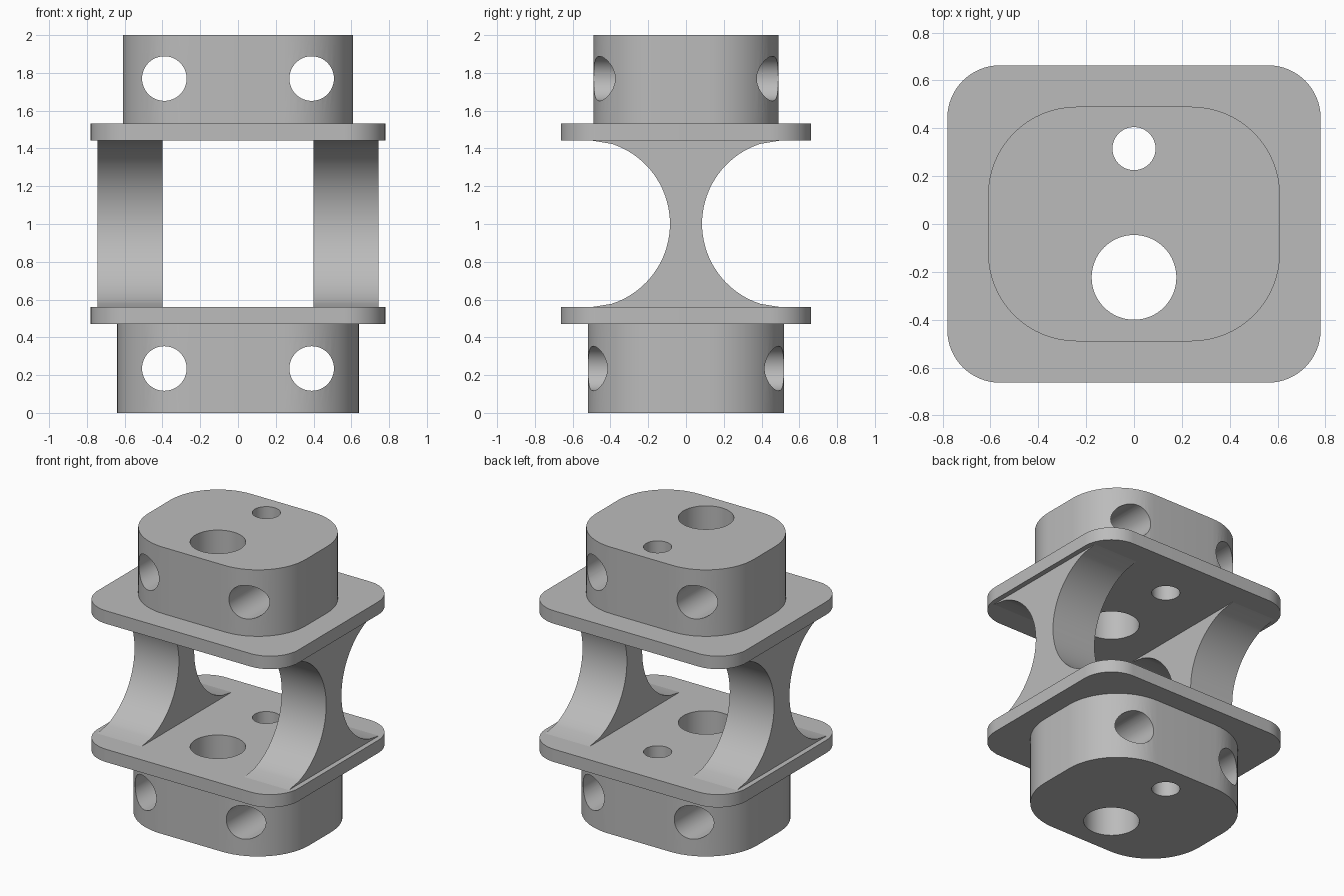
import bpy
import bmesh
from math import sin, cos, pi, radians
from mathutils import Matrix

cube = bpy.data.objects.get("Cube")
if cube:
    bpy.data.objects.remove(cube, do_unlink=True)

grey = bpy.data.materials.new("plain grey")
grey.use_nodes = True
grey.diffuse_color = (0.5, 0.5, 0.5, 1)
grey.node_tree.nodes["Principled BSDF"].inputs["Base Color"].default_value = (0.5, 0.5, 0.5, 1)


def extrude(name, outline, vector):
    """Solid made by pushing a closed 3D outline along a vector."""
    bm = bmesh.new()
    face = bm.faces.new([bm.verts.new(p) for p in outline])
    result = bmesh.ops.extrude_face_region(bm, geom=[face])
    moved = [e for e in result["geom"] if isinstance(e, bmesh.types.BMVert)]
    bmesh.ops.translate(bm, verts=moved, vec=vector)
    bmesh.ops.recalc_face_normals(bm, faces=bm.faces)
    mesh = bpy.data.meshes.new(name)
    bm.to_mesh(mesh)
    bm.free()
    mesh.materials.append(grey)
    obj = bpy.data.objects.new(name, mesh)
    bpy.context.collection.objects.link(obj)
    return obj


def rounded_block(name, hx, hy, radius, z0, z1, steps=16):
    outline = []
    for k, (sx, sy) in enumerate([(1, 1), (-1, 1), (-1, -1), (1, -1)]):
        for i in range(steps + 1):
            a = (k + i / steps) * pi / 2
            outline.append((sx * (hx - radius) + radius * cos(a),
                            sy * (hy - radius) + radius * sin(a), z0))
    return extrude(name, outline, (0, 0, z1 - z0))


def cylinder(radius, location, along_y=False):
    bpy.ops.mesh.primitive_cylinder_add(vertices=64, radius=radius, depth=5)
    obj = bpy.context.object
    turn = Matrix.Rotation(pi / 2, 4, "X") if along_y else Matrix()
    obj.data.transform(Matrix.Translation(location) @ turn)
    obj.data.materials.append(grey)
    obj.hide_render = True
    return obj


def drill(obj, cutters):
    for cutter in cutters:
        mod = obj.modifiers.new("hole", "BOOLEAN")
        mod.operation = "DIFFERENCE"
        mod.solver = "EXACT"
        mod.object = cutter
        bpy.context.view_layer.objects.active = obj
        bpy.ops.object.modifier_apply(modifier=mod.name)


def smooth(obj):
    bpy.ops.object.select_all(action="DESELECT")
    obj.select_set(True)
    bpy.context.view_layer.objects.active = obj
    bpy.ops.object.shade_smooth_by_angle(angle=radians(25))


# Vertical bores pass through both end blocks and both plates
bores = [cylinder(0.177, (0, -0.223, 1)), cylinder(0.09, (0, 0.315, 1))]
low_holes = [cylinder(0.118, (s * 0.39, 0, 0.235), True) for s in (-1, 1)]
high_holes = [cylinder(0.118, (s * 0.39, 0, 1.77), True) for s in (-1, 1)]

# End blocks and plates
parts = [
    (rounded_block("bottom_block", 0.64, 0.52, 0.40, 0, 0.47), low_holes),
    (rounded_block("bottom_plate", 0.78, 0.663, 0.22, 0.47, 0.56), []),
    (rounded_block("top_plate", 0.78, 0.663, 0.22, 1.442, 1.533), []),
    (rounded_block("top_block", 0.61, 0.49, 0.37, 1.533, 2), high_holes),
]
for obj, holes in parts:
    drill(obj, bores + holes)
    smooth(obj)

# Waisted side supports with a circular scoop at front and back
mid = 1.001
arc = [(0.53 - 0.445 * cos(a), mid + 0.445 * sin(a))
       for a in [radians(-72 + 4 * i) for i in range(37)]]
side = [(0.5, 0.56)] + arc + [(0.5, 1.442)]
profile = side + [(-y, z) for y, z in reversed(side)]
for name, x in (("right_support", -0.745), ("left_support", 0.40)):
    smooth(extrude(name, [(x, y, z) for y, z in profile], (0.345, 0, 0)))

for cutter in bores + low_holes + high_holes:
    bpy.data.objects.remove(cutter, do_unlink=True)
